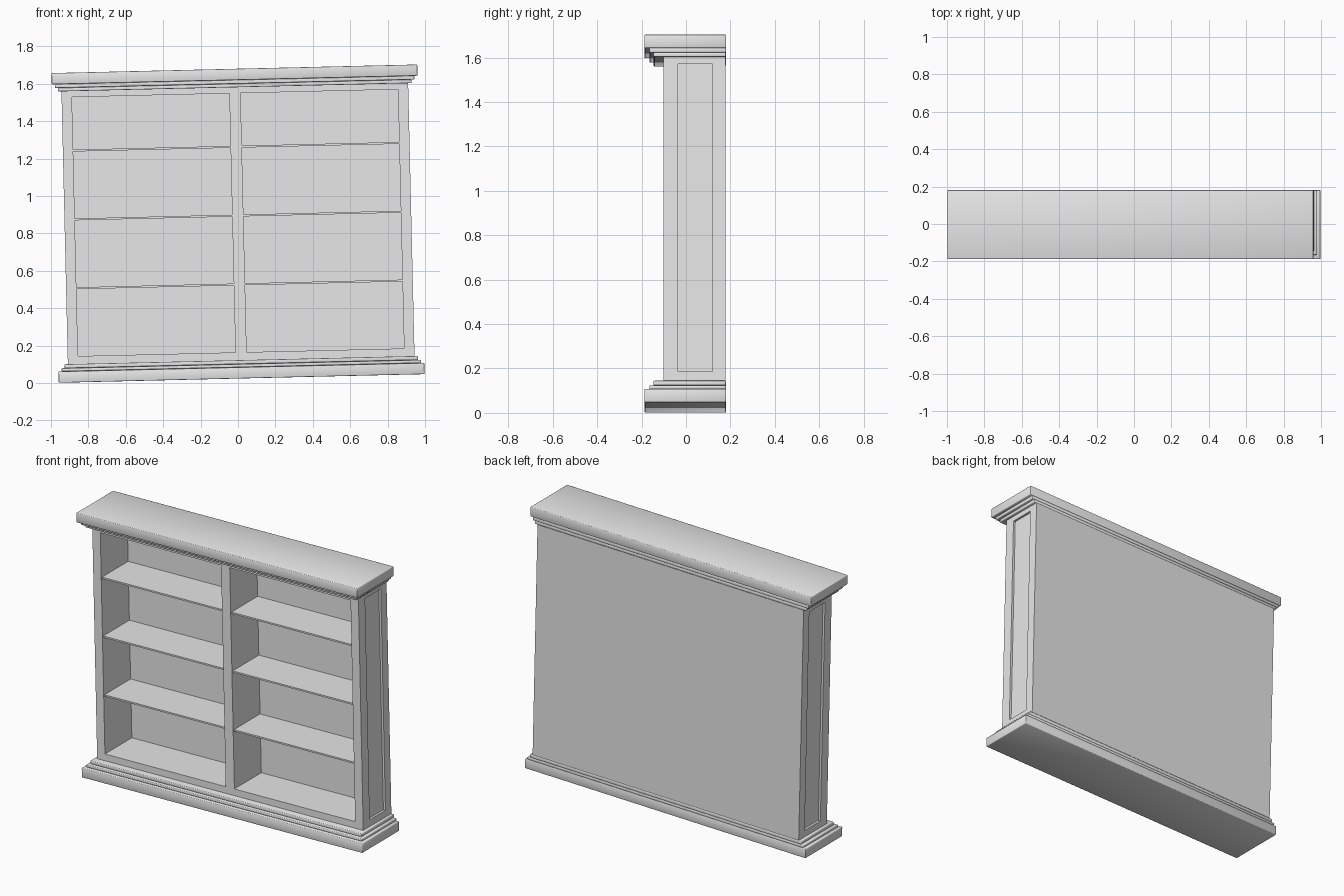
import bpy, bmesh, math
from mathutils import Matrix, Vector

cube = bpy.data.objects.get("Cube")
if cube:
    bpy.data.objects.remove(cube, do_unlink=True)

# Overall sizes of the upright bookcase, before its slight lean
HEIGHT = 1.656
FRONT, BACK = -0.102, 0.178
OUTER, INNER = 0.927, 0.872
FLOOR, CEILING = 0.14, 1.525
LEAN = (Matrix.Translation((0, 0, 0.8525))
        @ Matrix.Rotation(-0.0235, 4, 'Y')
        @ Matrix.Translation((0, 0, -HEIGHT / 2)))

grey = bpy.data.materials.new("plain grey")
grey.use_nodes = True
grey.diffuse_color = (0.8, 0.8, 0.8, 1)
grey.node_tree.nodes["Principled BSDF"].inputs["Base Color"].default_value = (0.8, 0.8, 0.8, 1)


def finish(name, bm):
    """Turn a bmesh into a leaning, softly shaded object."""
    bmesh.ops.recalc_face_normals(bm, faces=bm.faces)
    mesh = bpy.data.meshes.new(name)
    bm.to_mesh(mesh)
    bm.free()
    mesh.materials.append(grey)
    obj = bpy.data.objects.new(name, mesh)
    bpy.context.collection.objects.link(obj)
    obj.matrix_world = LEAN
    bpy.ops.object.select_all(action='DESELECT')
    obj.select_set(True)
    bpy.context.view_layer.objects.active = obj
    bpy.ops.object.shade_smooth_by_angle(angle=math.radians(50))


def box_mesh(x, y, z):
    """Box between pairs of limits on each axis."""
    bm = bmesh.new()
    size = Vector((x[1] - x[0], y[1] - y[0], z[1] - z[0]))
    centre = Vector((sum(x), sum(y), sum(z))) / 2
    bmesh.ops.create_cube(bm, size=1, matrix=Matrix.Translation(centre) @ Matrix.Diagonal(size).to_4x4())
    return bm


def box(name, x, y, z, bevel=0):
    bm = box_mesh(x, y, z)
    if bevel:
        bmesh.ops.bevel(bm, geom=bm.edges[:], offset=bevel, segments=2, profile=0.5, affect='EDGES')
    finish(name, bm)


# Stepped mouldings: half width, front, back, bottom, top
mouldings = {
    "plinth": (0.978, -0.187, 0.181, 0, 0.06),
    "plinth_middle_step": (0.961, -0.165, 0.18, 0.06, 0.077),
    "plinth_upper_step": (0.945, -0.146, 0.179, 0.077, 0.098),
    "cornice_lower_step": (0.945, -0.146, 0.179, 1.557, 1.576),
    "cornice_middle_step": (0.961, -0.165, 0.18, 1.576, 1.596),
    "cornice": (0.978, -0.187, 0.181, 1.596, HEIGHT),
}
for name, (half, front, back, low, high) in mouldings.items():
    box(name, (-half, half), (front, back), (low, high), 0.004)

# Sides with a recessed panel on the outer face
for side, sign in (("left", 1), ("right", -1)):
    bm = box_mesh(sorted((sign * INNER, sign * OUTER)), (FRONT, BACK), (0.098, 1.557))
    outer = max(bm.faces, key=lambda f: f.calc_center_median().x * sign)
    for depth in (0, 0.014):
        bmesh.ops.inset_individual(bm, faces=[outer], thickness=0.002)
        for v in outer.verts:
            v.co.x = sign * (OUTER - depth)
            v.co.y = -0.036 if v.co.y < 0.04 else 0.12
            v.co.z = FLOOR if v.co.z < 0.8 else CEILING
    finish(side + "_side", bm)

# Carcass between the sides
span = (-INNER, INNER)
box("bottom_board", span, (FRONT, BACK), (0.098, FLOOR))
box("top_rail", span, (FRONT, BACK), (CEILING, 1.557))
box("back_panel", span, (0.166, BACK), (FLOOR, CEILING))
box("centre_divider", (-0.03, 0.03), (FRONT, 0.166), (FLOOR, CEILING))

# Thin shelves in both bays
for level, z in enumerate((0.503, 0.871, 1.239), 1):
    for side, sign in (("left", 1), ("right", -1)):
        box(f"{side}_shelf_{level}", sorted((sign * 0.03, sign * INNER)),
            (FRONT + 0.008, 0.166), (z - 0.005, z + 0.005))
